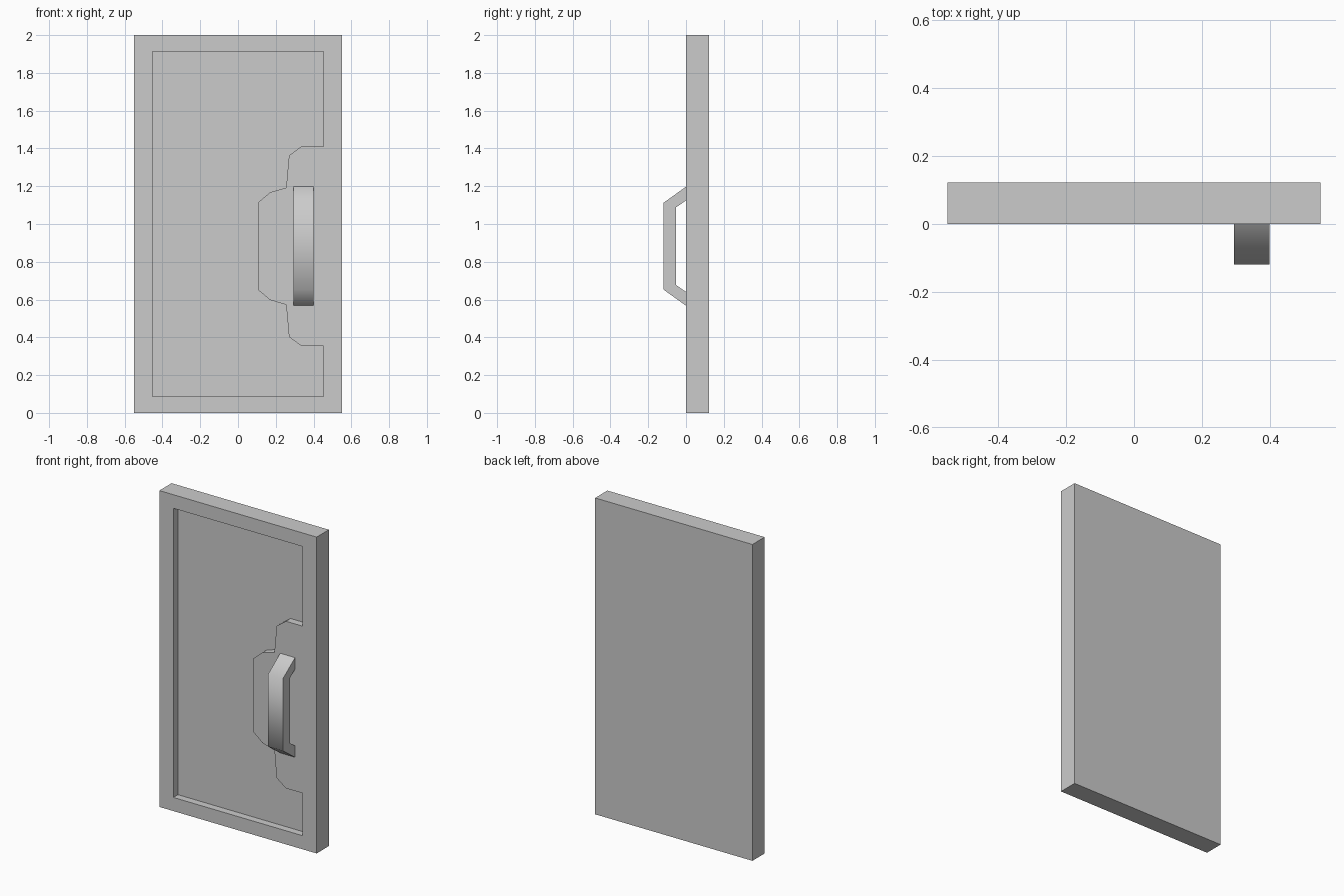
import bpy, bmesh, math
from mathutils import Vector

if "Cube" in bpy.data.objects:
    bpy.data.objects.remove(bpy.data.objects["Cube"])

W, H, BACK = 0.55, 2.0, 0.122      # door half width, height, rear face
IX, IZ, DEPTH = 0.452, 0.086, 0.046  # recess half width, border, depth
MID = 0.8825                        # height the handle is mirrored about


def add_object(name, bm):
    bmesh.ops.recalc_face_normals(bm, faces=bm.faces[:])
    mesh = bpy.data.meshes.new(name)
    bm.to_mesh(mesh)
    bm.free()
    ob = bpy.data.objects.new(name, mesh)
    bpy.context.collection.objects.link(ob)
    return ob


def prism(name, points, offset):
    """Extrude a closed outline along the offset vector."""
    bm = bmesh.new()
    face = bm.faces.new([bm.verts.new(p) for p in points])
    ext = bmesh.ops.extrude_face_region(bm, geom=[face], use_keep_orig=True)
    verts = [g for g in ext["geom"] if isinstance(g, bmesh.types.BMVert)]
    bmesh.ops.translate(bm, verts=verts, vec=offset)
    return add_object(name, bm)


def mirrored(half):
    """Complete a (coordinate, height above MID) half outline downwards."""
    return ([(a, MID + h) for a, h in half]
            + [(a, MID - h) for a, h in reversed(half)])


# Door slab with a recessed front panel
bm = bmesh.new()
bmesh.ops.create_cube(bm, size=1)
for v in bm.verts:
    v.co = Vector((v.co.x * 2 * W, (v.co.y + 0.5) * BACK, (v.co.z + 0.5) * H))
bm.normal_update()
front = min(bm.faces, key=lambda f: f.calc_center_median().y)
bmesh.ops.inset_region(bm, faces=[front], thickness=0.08)
for v in front.verts:
    v.co.x = math.copysign(IX, v.co.x)
    v.co.z = H - IZ if v.co.z > H / 2 else IZ
panel = bmesh.ops.extrude_discrete_faces(bm, faces=[front])["faces"][0]
bmesh.ops.translate(bm, verts=panel.verts[:], vec=(0, DEPTH, 0))
add_object("door", bm)

# Stepped backing plate, flush with the door frame
plate = mirrored([(IX, 0.528), (0.335, 0.528), (0.27, 0.48),
                  (0.255, 0.31), (0.17, 0.285), (0.105, 0.23)])
prism("handle_plate", [(x, 0, z) for x, z in plate], (0, DEPTH, 0))

# Bent pull handle: outer outline, then inner outline back up
outer = mirrored([(0, 0.315), (-0.12, 0.229)])
inner = mirrored([(0, 0.242), (-0.052, 0.206)])
handle = prism("handle", [(0.295, y, z) for y, z in outer + inner[::-1]],
               (0.104, 0, 0))
bpy.context.view_layer.objects.active = handle
handle.select_set(True)
bpy.ops.object.shade_smooth_by_angle(angle=math.radians(62))
